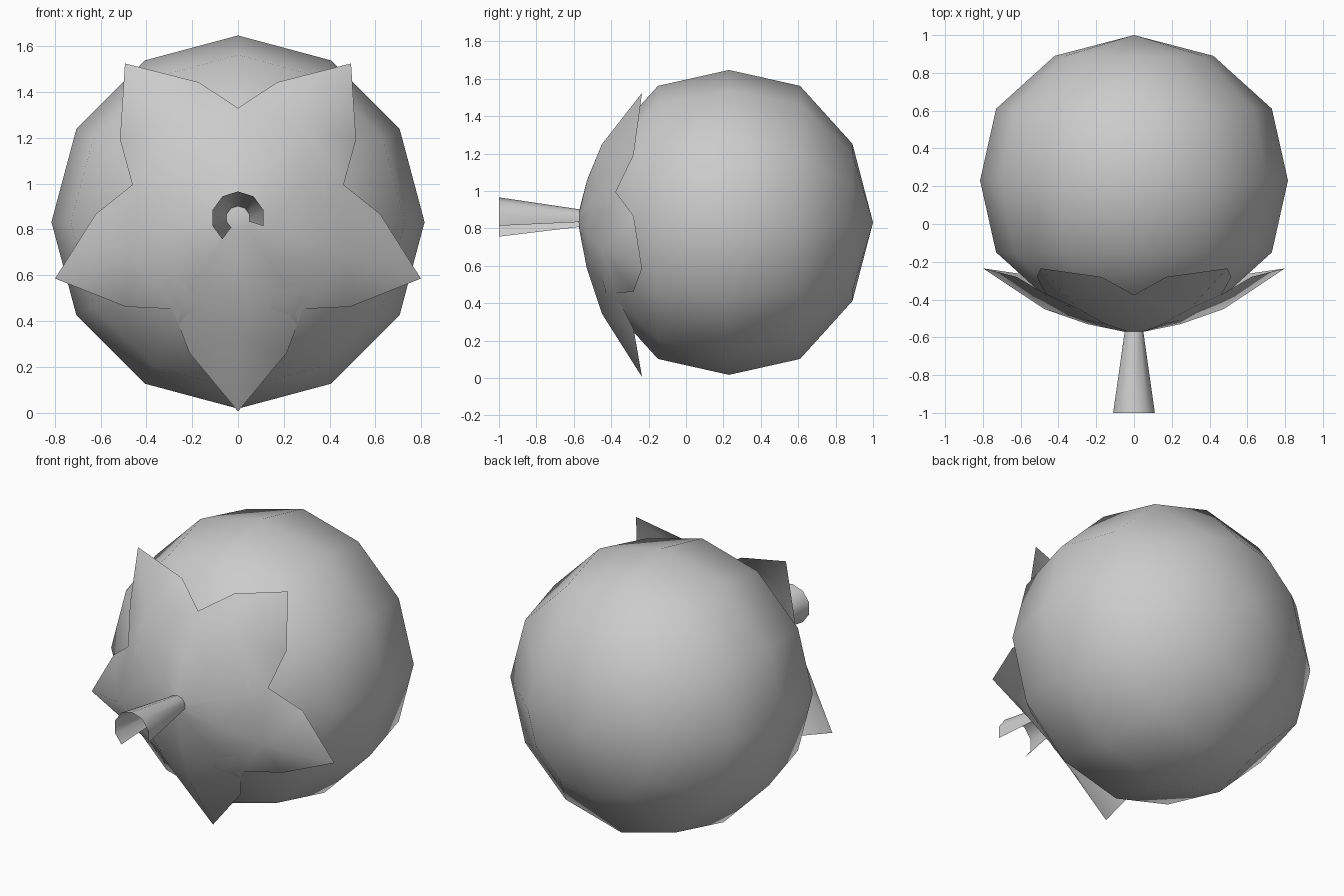
import bpy, bmesh
from math import sin, cos, radians

if "Cube" in bpy.data.objects:
    bpy.data.objects.remove(bpy.data.objects["Cube"])


def polar(r, deg, y, cz):
    """Point at radius r and angle deg around the y axis."""
    return (r * cos(radians(deg)), y, cz + r * sin(radians(deg)))


def finish(name, bm):
    for f in bm.faces:
        f.smooth = True
    me = bpy.data.meshes.new(name)
    bm.to_mesh(me)
    bm.free()
    ob = bpy.data.objects.new(name, me)
    bpy.context.collection.objects.link(ob)
    return ob


# Fruit body: 12-sided lathe around y, slightly fuller than a sphere
bm = bmesh.new()
CY, CZ, N = 0.23, 0.832, 12
rings = []
for dy, r in [(-0.66, 0.42), (-0.38, 0.73), (0, 0.815), (0.38, 0.73), (0.66, 0.42)]:
    rings.append([bm.verts.new(polar(r, 360 * i / N, CY + dy, CZ)) for i in range(N)])
front = bm.verts.new((0, CY - 0.77, CZ))
back = bm.verts.new((0, CY + 0.77, CZ))
for i in range(N):
    j = (i + 1) % N
    for a, b in zip(rings, rings[1:]):
        bm.faces.new((a[i], a[j], b[j], b[i]))
    bm.faces.new((front, rings[0][j], rings[0][i]))
    bm.faces.new((back, rings[-1][i], rings[-1][j]))
bmesh.ops.recalc_face_normals(bm, faces=bm.faces[:])
finish("fruit_body", bm)

# Leafy crown: five pointed leaves cupped over the front of the fruit
bm = bmesh.new()
LZ = 0.845


def ring5(r, y, offset):
    return [bm.verts.new(polar(r, -90 + 72 * k + offset, y, LZ)) for k in range(5)]


centre = bm.verts.new((0, -0.575, LZ))
a0, n0 = ring5(0.055, -0.57, 0), ring5(0.055, -0.57, 36)
a1, n1 = ring5(0.26, -0.53, 0), ring5(0.26, -0.51, 36)
a2, notch = ring5(0.50, -0.45, 0), ring5(0.485, -0.375, 36)
tip = ring5(0.84, -0.235, 0)
left, right = ring5(0.622, -0.28, -20), ring5(0.622, -0.28, 20)
for k in range(5):
    for m, side, flip in ((k, right, False), ((k - 1) % 5, left, True)):
        for face in ((centre, a0[k], n0[m]),
                     (a0[k], a1[k], n1[m], n0[m]),
                     (a1[k], a2[k], notch[m], n1[m]),
                     (a2[k], side[k], notch[m]),
                     (a2[k], tip[k], side[k])):
            bm.faces.new(face[::-1] if flip else face)
finish("leaf_crown", bm)

# Stem: flared open tube with a gap of three sides underneath
bm = bmesh.new()
angles = [-18 + 36 * i for i in range(8)]
base = [bm.verts.new(polar(0.052, a, -0.57, 0.85)) for a in angles]
end = [bm.verts.new(polar(0.116, a, -1.0, 0.85)) for a in angles]
for i in range(7):
    bm.faces.new((base[i], base[i + 1], end[i + 1], end[i]))
finish("stem", bm)
